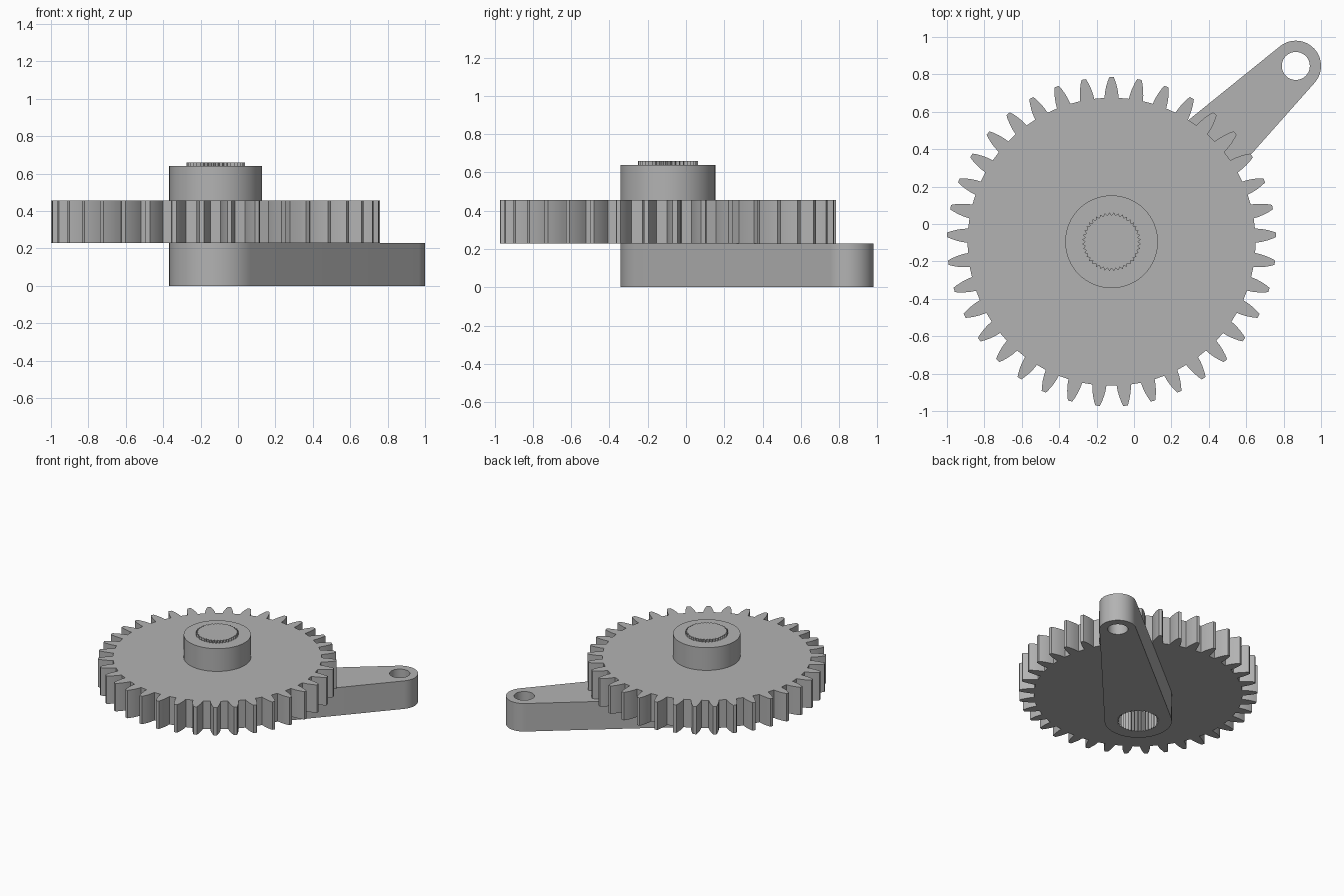
import bpy, bmesh
from math import cos, sin, atan2, acos, hypot, pi, radians, tau

cube = bpy.data.objects.get("Cube")
if cube:
    bpy.data.objects.remove(cube, do_unlink=True)

grey = bpy.data.materials.new("plain grey")
grey.use_nodes = True
COLOUR = (0.45, 0.45, 0.45, 1)
grey.diffuse_color = COLOUR
grey.node_tree.nodes["Principled BSDF"].inputs["Base Color"].default_value = COLOUR

AXLE = (-0.12, -0.095)
EYE = (0.865, 0.845)
HUB_R, EYE_R = 0.248, 0.135
ARM_TOP, GEAR_TOP, HUB_TOP, CAP_TOP = 0.228, 0.455, 0.64, 0.66


def polar(centre, r, a):
    return (centre[0] + r * cos(a), centre[1] + r * sin(a))


def arc(centre, r, start, end, n):
    return [polar(centre, r, start + (end - start) * i / n) for i in range(n + 1)]


def circle(centre, r, n=64):
    return arc(centre, r, 0, tau, n)[:-1]


def spline_outline(teeth=40):
    """Fine zigzag of the splined bore."""
    return [polar(AXLE, 0.157 if i % 2 else 0.142, pi * i / teeth)
            for i in range(2 * teeth)]


def gear_outline(teeth=37):
    """Curved-flank teeth; each flank point is (radius, half width)."""
    flank = [(0.77, 0.038), (0.80, 0.035), (0.83, 0.029), (0.86, 0.020), (0.88, 0.012)]
    points = []
    for t in range(teeth):
        mid = pi / 2 + tau * t / teeth
        points += [polar(AXLE, r, mid - w / r) for r, w in flank]
        points += [polar(AXLE, r, mid + w / r) for r, w in reversed(flank)]
    return points


def arm_outline():
    """Two circles joined by their outer tangents."""
    dx, dy = EYE[0] - AXLE[0], EYE[1] - AXLE[1]
    heading = atan2(dy, dx)
    spread = acos((HUB_R - EYE_R) / hypot(dx, dy))
    return (arc(EYE, EYE_R, heading - spread, heading + spread, 32)
            + arc(AXLE, HUB_R, heading + spread, heading - spread + tau, 48))


def prism(name, z0, z1, outline, holes=()):
    """Extrude an outline with holes from z0 to z1."""
    bm = bmesh.new()
    edges = []
    for loop in (outline, *holes):
        verts = [bm.verts.new((x, y, z0)) for x, y in loop]
        edges += [bm.edges.new((v, verts[i - 1])) for i, v in enumerate(verts)]
    bmesh.ops.triangle_fill(bm, use_beauty=True, edges=edges)
    result = bmesh.ops.extrude_face_region(bm, geom=bm.faces[:], use_keep_orig=True)
    for v in result["geom"]:
        if isinstance(v, bmesh.types.BMVert):
            v.co.z = z1
    bmesh.ops.recalc_face_normals(bm, faces=bm.faces[:])
    mesh = bpy.data.meshes.new(name)
    bm.to_mesh(mesh)
    bm.free()
    mesh.materials.append(grey)
    obj = bpy.data.objects.new(name, mesh)
    bpy.context.collection.objects.link(obj)
    bpy.ops.object.select_all(action="DESELECT")
    obj.select_set(True)
    bpy.context.view_layer.objects.active = obj
    bpy.ops.object.shade_smooth_by_angle(angle=radians(20))
    return obj


bore = spline_outline()

# Lever arm with eye hole and splined bore
prism("lever_arm", 0, ARM_TOP, arm_outline(), [bore, circle(EYE, 0.075, 48)])
# Toothed wheel
prism("gear_wheel", ARM_TOP, GEAR_TOP, gear_outline(), [bore])
# Raised hub
prism("hub", GEAR_TOP, HUB_TOP, circle(AXLE, HUB_R), [bore])
# Splined cap closing the bore
prism("spline_cap", HUB_TOP - 0.01, CAP_TOP, bore)
